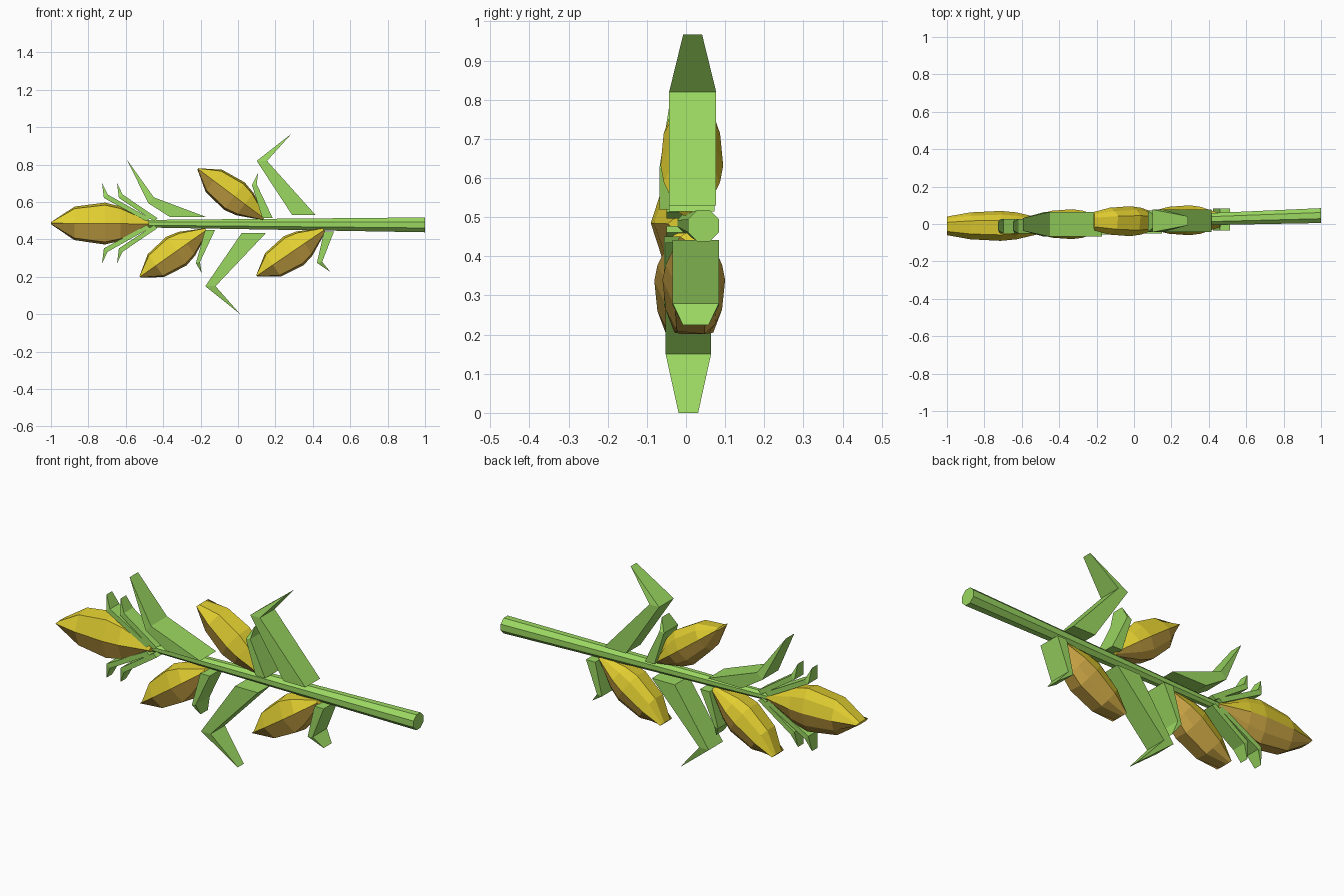
import bpy, bmesh, math
from mathutils import Vector

cube = bpy.data.objects.get("Cube")
if cube:
    bpy.data.objects.remove(cube)


def material(name, rgb):
    m = bpy.data.materials.new(name)
    m.use_nodes = True
    m.diffuse_color = (*rgb, 1)
    m.node_tree.nodes["Principled BSDF"].inputs["Base Color"].default_value = (*rgb, 1)
    return m


GREEN = material("leaf green", (0.33, 0.69, 0.12))
YELLOW = material("bud yellow", (0.76, 0.62, 0.03))
OCHRE = material("bud ochre", (0.60, 0.38, 0.06))


def finish(name, bm, *mats):
    bmesh.ops.recalc_face_normals(bm, faces=bm.faces)
    mesh = bpy.data.meshes.new(name)
    bm.to_mesh(mesh)
    bm.free()
    for m in mats:
        mesh.materials.append(m)
    obj = bpy.data.objects.new(name, mesh)
    bpy.context.collection.objects.link(obj)
    return obj


def loft(bm, rings):
    """Skin closed rings of points and cap both ends; returns the side faces by column."""
    loops = [[bm.verts.new(p) for p in ring] for ring in rings]
    n = len(loops[0])
    columns = [[] for _ in range(n)]
    for a, b in zip(loops, loops[1:]):
        for i in range(n):
            j = (i + 1) % n
            columns[i].append(bm.faces.new((a[i], a[j], b[j], b[i])))
    bm.faces.new(loops[0])
    bm.faces.new(loops[-1])
    return columns


def stem():
    bm = bmesh.new()
    rings = []
    for x, y, z, r in ((-0.48, -0.002, 0.484, 0.022), (1.0, 0.045, 0.478, 0.043)):
        angles = [math.tau * (i + 0.5) / 8 for i in range(8)]
        rings.append([(x, y + r * math.cos(a), z + r * math.sin(a)) for a in angles])
    loft(bm, rings)
    finish("stem", bm, GREEN)


def leaf(name, base_a, base_b, inner, tip, outer, y, half, tip_half):
    """Bent wedge blade: thick at the base, folded at the elbow, sharp at the tip."""
    bm = bmesh.new()
    sides = []
    for s in (-1, 1):
        pts = [(p, half) for p in (base_a, base_b, inner)] + [(tip, tip_half), (outer, half)]
        v = [bm.verts.new((p[0], y + s * h, p[1])) for p, h in pts]
        bm.faces.new((v[0], v[1], v[2], v[4]))
        bm.faces.new((v[2], v[3], v[4]))
        sides.append(v)
    f, b = sides
    for i in range(5):
        j = (i + 1) % 5
        bm.faces.new((f[i], f[j], b[j], b[i]))
    finish(name, bm, GREEN)


# Position along the bud, width factor, depth factor
BUD_STATIONS = ((0, 0.13, 0.45), (0.29, 0.82, 0.9), (0.45, 1, 1), (0.76, 0.8, 0.9), (1, 0.05, 0.62))
# Cross-section half: depth (front to back) and width
BUD_SECTION = ((-0.08, 0), (-0.048, 0.88), (0.03, 1), (0.06, 0.62), (0.08, 0))


def bud(name, base, tip, y, width):
    base, tip = Vector((base[0], y, base[1])), Vector((tip[0], y, tip[1]))
    axis = (tip - base).normalized()
    up = Vector((axis.z, 0, -axis.x))
    section = list(BUD_SECTION) + [(d, -w) for d, w in BUD_SECTION[-2:0:-1]]
    bm = bmesh.new()
    rings = []
    for t, wide, deep in BUD_STATIONS:
        c = base.lerp(tip, t)
        rings.append([c + Vector((0, d * deep, 0)) + up * (w * wide * width) for d, w in section])
    columns = loft(bm, rings)
    # Underside half is ochre
    for column in columns[len(columns) // 2:]:
        for face in column:
            face.material_index = 1
    finish(name, bm, YELLOW, OCHRE)


stem()

# Buds
bud("end_bud", (-0.476, 0.483), (-1.0, 0.487), -0.01, 0.112)
bud("upper_bud", (0.139, 0.513), (-0.214, 0.777), 0.015, 0.092)
bud("lower_left_bud", (-0.17, 0.45), (-0.524, 0.2), -0.001, 0.094)
bud("lower_right_bud", (0.46, 0.45), (0.10, 0.205), 0.02, 0.094)

# Large leaves
leaf("upper_large_leaf", (0.29, 0.53), (0.415, 0.53), (0.155, 0.82),
     (0.288, 0.967), (0.10, 0.82), 0.017, 0.06, 0.024)
leaf("lower_large_leaf", (0.02, 0.435), (0.15, 0.435), (-0.12, 0.15),
     (0.012, 0.0), (-0.175, 0.15), 0.006, 0.058, 0.025)
leaf("upper_left_leaf", (-0.364, 0.52), (-0.17, 0.52), (-0.45, 0.625),
     (-0.594, 0.827), (-0.48, 0.594), -0.002, 0.066, 0.034)

# Small leaves behind the buds
leaf("upper_small_leaf", (0.13, 0.515), (0.185, 0.515), (0.10, 0.695),
     (0.107, 0.754), (0.075, 0.69), 0.015, 0.058, 0.03)
leaf("lower_right_small_leaf", (0.46, 0.442), (0.513, 0.442), (0.45, 0.28),
     (0.495, 0.225), (0.422, 0.275), 0.025, 0.059, 0.033)
leaf("lower_left_small_leaf", (-0.176, 0.45), (-0.123, 0.45), (-0.203, 0.28),
     (-0.195, 0.222), (-0.225, 0.273), 0.002, 0.058, 0.03)

# Slim leaf pairs around the end bud, mirrored above and below the stem
for side in ("upper", "lower"):
    for place, dx in (("outer", 0), ("inner", 0.08)):
        pts = [(-0.49, 0.497), (-0.47 + dx / 2, 0.513), (-0.697 + dx, 0.64),
               (-0.727 + dx, 0.702), (-0.717 + dx, 0.622)]
        pts[0] = (-0.49 + dx / 2, pts[0][1])
        if side == "lower":
            pts = [(x, 0.974 - z) for x, z in pts]
        leaf(f"{side}_{place}_slim_leaf", *pts, -0.012, 0.038, 0.022)
